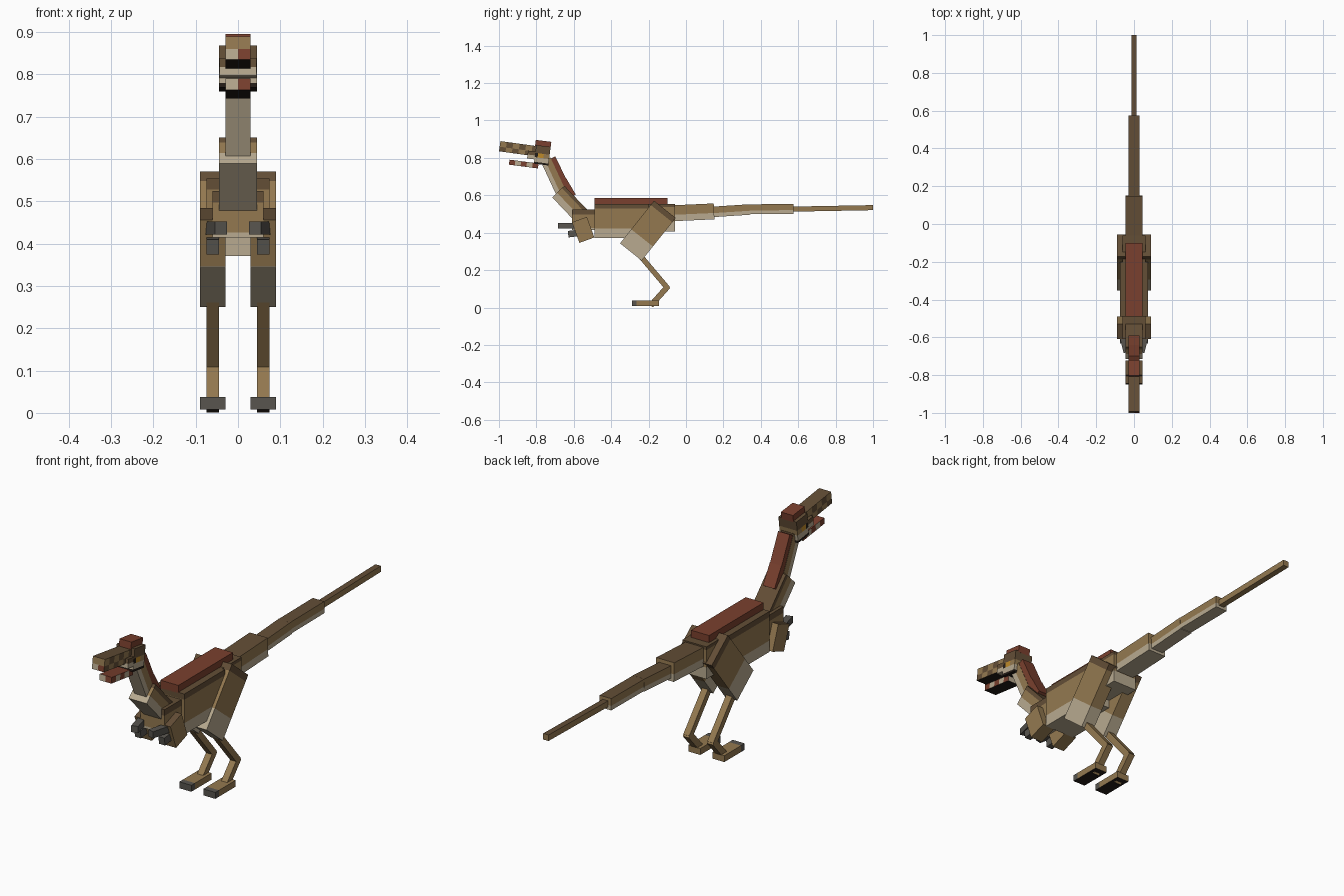
import bpy, bmesh
from mathutils import Vector, Matrix

cube = bpy.data.objects.get("Cube")
if cube:
    bpy.data.objects.remove(cube, do_unlink=True)


def srgb(r, g, b):
    def lin(c):
        c /= 255
        return c / 12.92 if c <= 0.04045 else ((c + 0.055) / 1.055) ** 2.4
    return (lin(r), lin(g), lin(b), 1)


PALETTE = {
    "brown": srgb(99, 78, 54), "tan": srgb(148, 121, 80), "cream": srgb(184, 170, 144),
    "rust": srgb(122, 64, 46), "grey": srgb(88, 85, 79), "black": srgb(36, 29, 23),
    "amber": srgb(190, 138, 42),
}
NAMES = list(PALETTE)
MATS = []
for n, col in PALETTE.items():
    m = bpy.data.materials.new(n)
    m.use_nodes = True
    m.diffuse_color = col
    bsdf = m.node_tree.nodes["Principled BSDF"]
    bsdf.inputs["Base Color"].default_value = col
    bsdf.inputs["Roughness"].default_value = 0.9
    MATS.append(m)


def box(name, start, end, width, thick, paint, us=(), vs=(), ws=()):
    """Box from start (front) to end (back); cut at the u, v, w fractions
    (along, up, across) and coloured by paint(u, v, w)."""
    start, end = Vector(start), Vector(end)
    u = (end - start).normalized()
    side = u.cross(Vector((0, 0, 1))).normalized()
    up = side.cross(u)
    bm = bmesh.new()
    bmesh.ops.create_cube(bm, size=1)
    bmesh.ops.translate(bm, vec=(0.5, 0.5, 0.5), verts=bm.verts)
    for axis, cuts in ((1, us), (2, vs), (0, ws)):
        for c in cuts:
            p = Vector((0, 0, 0))
            p[axis] = 1
            bmesh.ops.bisect_plane(bm, geom=bm.verts[:] + bm.edges[:] + bm.faces[:],
                                   plane_co=p * c, plane_no=p)
    for f in bm.faces:
        c = f.calc_center_median()
        f.material_index = NAMES.index(paint(c.y, c.z, c.x))
    length = (end - start).length
    for v in bm.verts:
        x, y, z = v.co
        v.co = start + u * (y * length) + side * ((x - 0.5) * width) + up * ((z - 0.5) * thick)
    bmesh.ops.recalc_face_normals(bm, faces=bm.faces)
    me = bpy.data.meshes.new(name)
    bm.to_mesh(me)
    bm.free()
    for m in MATS:
        me.materials.append(m)
    ob = bpy.data.objects.new(name, me)
    bpy.context.collection.objects.link(ob)
    return ob


def plain(col):
    return lambda u, v, w: col


def coat(name, s, e, width, thick, lo=0.001, hi=0.999):
    """Mid-line part: cream belly, tan flank, brown back."""
    paint = lambda u, v, w: "cream" if v < lo else "brown" if v > hi else "tan"
    return box(name, (0, *s), (0, *e), width, thick, paint, vs=(lo, hi) if hi < 0.99 else (lo,))


# Trunk
coat("chest", (-0.49, 0.4625), (-0.20, 0.4625), 0.15, 0.183, 0.28, 0.86)
coat("hips", (-0.25, 0.48), (-0.06, 0.48), 0.12, 0.146, 0.36, 0.9)
coat("shoulders", (-0.61, 0.47), (-0.47, 0.47), 0.12, 0.11, 0.1, 0.75)
box("back_crest", (0, -0.49, 0.567), (0, -0.10, 0.567), 0.09, 0.036, plain("rust"))

# Tail
coat("tail_base", (-0.09, 0.503), (0.15, 0.514), 0.09, 0.085, 0.4)
coat("tail_middle", (0.14, 0.511), (0.34, 0.524), 0.06, 0.056, 0.38)
coat("tail_rear", (0.33, 0.525), (0.575, 0.527), 0.058, 0.053, 0.38)
box("tail_tip", (0, 0.57, 0.526), (0, 1.0, 0.534), 0.027, 0.027,
    lambda u, v, w: "brown" if v > 0.999 else "tan")

# Neck
coat("neck_base", (-0.683, 0.62), (-0.54, 0.47), 0.09, 0.09, 0.4, 0.8)
coat("neck_upper", (-0.75, 0.79), (-0.65, 0.575), 0.06, 0.056, 0.42)
box("neck_crest_upper", (0, -0.715, 0.80), (0, -0.65, 0.665), 0.058, 0.036, plain("rust"))
box("neck_crest_lower", (0, -0.655, 0.68), (0, -0.605, 0.595), 0.058, 0.036, plain("rust"))


# Head
def head_paint(u, v, w):
    if v < 0.1:
        return "black"
    if v < 0.35:
        return "cream"
    if v < 0.58:
        return "amber" if 0.2 < u < 0.6 and not 0.01 < w < 0.99 else "black" if u < 0.2 else "tan"
    return "brown"


def snout_paint(u, v, w):
    if v < 0.001:
        return "black"
    if v > 0.999:
        return "brown"
    if u < 0.001:
        return "tan" if v > 0.45 else "cream" if w < 0.5 else "rust"
    odd = int(u * 6) % 2
    if v > 0.45:
        return "brown" if odd else "tan"
    return "tan" if odd else "brown"


def jaw_paint(u, v, w):
    if v < 0.001:
        return "black"
    if u < 0.001:
        return "cream" if w < 0.5 else "rust"
    return "rust" if v > 0.999 or int(u * 5) % 2 == 0 else "cream"


sixths = [i / 6 for i in range(1, 6)]
box("head", (0, -0.807, 0.819), (0, -0.73, 0.809), 0.09, 0.10, head_paint,
    us=(0.2, 0.6), vs=(0.1, 0.35, 0.58))
box("cheeks", (0, -0.847, 0.818), (0, -0.80, 0.812), 0.088, 0.042,
    lambda u, v, w: "brown" if v > 0.5 else "cream", vs=(0.5,))
box("snout", (0, -0.996, 0.8625), (0, -0.79, 0.834), 0.06, 0.055, snout_paint,
    us=sixths, vs=(0.45,), ws=(0.5,))
box("lower_jaw", (0, -0.945, 0.777), (0, -0.79, 0.757), 0.06, 0.027, jaw_paint,
    us=[i / 5 for i in range(1, 5)], ws=(0.5,))
box("head_crest", (0, -0.805, 0.880), (0, -0.722, 0.870), 0.06, 0.032, plain("rust"))

# Legs and arms on both sides
thigh_paint = lambda u, v, w: "cream" if u < 0.33 else "tan" if u < 0.9 else "brown"
foot_paint = lambda u, v, w: "black" if v < 0.001 else "grey" if u < 0.18 else "tan"
shank_paint = lambda u, v, w: "black" if u < 0.001 else "tan"
arm_paint = lambda u, v, w: "brown" if u < 0.001 else "tan"
for label, s in (("left", 1), ("right", -1)):
    x = 0.06 * s
    box(label + "_thigh", (x, -0.295, 0.297), (x, -0.113, 0.525), 0.06, 0.148,
        thigh_paint, us=(0.33, 0.9))
    box(label + "_shin", (x, -0.245, 0.277), (x, -0.098, 0.103), 0.03, 0.028, plain("tan"))
    box(label + "_ankle", (x, -0.188, 0.0106), (x, -0.095, 0.115), 0.03, 0.03, shank_paint)
    box(label + "_foot", (x, -0.29, 0.023), (x, -0.145, 0.023), 0.06, 0.029,
        foot_paint, us=(0.18,))
    box(label + "_upper_arm", (x, -0.57, 0.47), (x, -0.53, 0.36), 0.06, 0.085, arm_paint)
    box(label + "_forearm", (x, -0.63, 0.392), (x, -0.55, 0.402), 0.03, 0.035, plain("grey"))
    box(label + "_hand", (0.04 * s, -0.68, 0.437), (0.068 * s, -0.57, 0.437),
        0.03, 0.03, plain("grey"))
